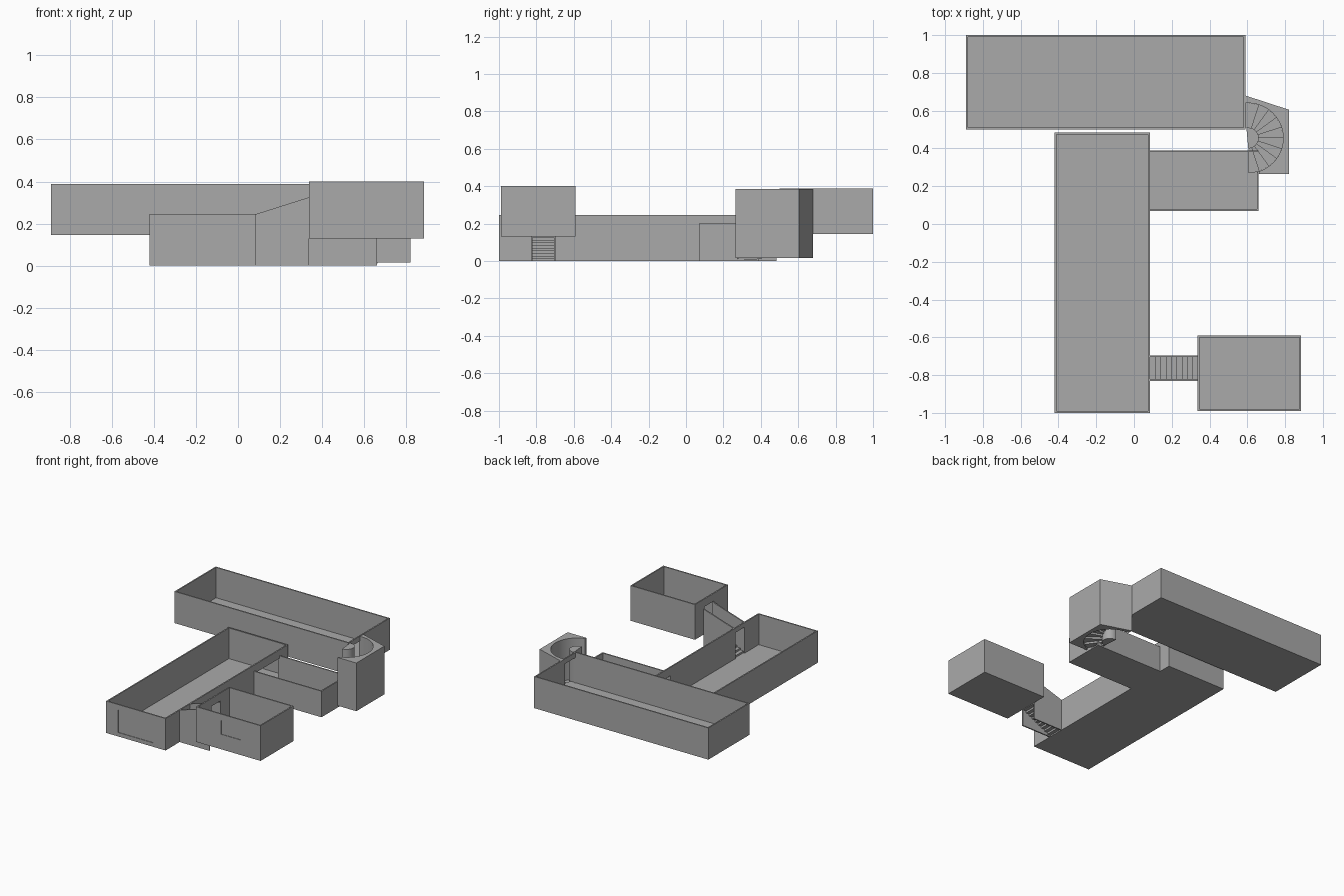
import bpy, bmesh, math
from mathutils import Vector

if "Cube" in bpy.data.objects:
    bpy.data.objects.remove(bpy.data.objects["Cube"], do_unlink=True)

plaster = bpy.data.materials.new("plain_grey")
plaster.use_nodes = True
GREY = (0.4, 0.4, 0.4, 1)
plaster.diffuse_color = GREY
plaster.node_tree.nodes["Principled BSDF"].inputs["Base Color"].default_value = GREY

WALL = 0.01


def extrude(bm, points, vector):
    """Solid made by sweeping a flat outline along a vector."""
    face = bm.faces.new([bm.verts.new(p) for p in points])
    swept = bmesh.ops.extrude_face_region(bm, geom=[face], use_keep_orig=True)
    moved = [v for v in swept["geom"] if isinstance(v, bmesh.types.BMVert)]
    bmesh.ops.translate(bm, verts=moved, vec=Vector(vector))


def box(bm, x, y, z):
    if min(x[1] - x[0], y[1] - y[0], z[1] - z[0]) > 1e-5:
        base = [(x[0], y[0], z[0]), (x[1], y[0], z[0]), (x[1], y[1], z[0]), (x[0], y[1], z[0])]
        extrude(bm, base, (0, 0, z[1] - z[0]))


def finish(bm, name, smooth=False):
    bmesh.ops.recalc_face_normals(bm, faces=bm.faces)
    mesh = bpy.data.meshes.new(name)
    bm.to_mesh(mesh)
    bm.free()
    mesh.materials.append(plaster)
    obj = bpy.data.objects.new(name, mesh)
    bpy.context.collection.objects.link(obj)
    if smooth:
        bpy.ops.object.select_all(action="DESELECT")
        obj.select_set(True)
        bpy.context.view_layer.objects.active = obj
        bpy.ops.object.shade_smooth_by_angle(angle=math.radians(30))


def room(name, x, y, z, sides="NSEW", openings={}):
    """Open-topped room; an opening is (start, end, bottom, top) along its wall."""
    bm = bmesh.new()
    floor = z[0] + WALL
    box(bm, x, y, (z[0], floor))
    for side in sides:
        if side in "NS":
            u = x
            v = (y[1] - WALL, y[1]) if side == "N" else (y[0], y[0] + WALL)
        else:
            u = (y[0] + WALL, y[1] - WALL)
            v = (x[1] - WALL, x[1]) if side == "E" else (x[0], x[0] + WALL)

        def piece(a, b, low, high):
            if side in "NS":
                box(bm, (a, b), v, (low, high))
            else:
                box(bm, v, (a, b), (low, high))

        start = u[0]
        for a, b, low, high in sorted(openings.get(side, [])):
            piece(start, a, floor, z[1])
            piece(a, b, floor, low)
            piece(a, b, high, z[1])
            start = b
        piece(start, u[1], floor, z[1])
    finish(bm, name)


def panel(name, x, y, z):
    bm = bmesh.new()
    box(bm, x, y, z)
    finish(bm, name)


# Rooms
room("long_hall", (-0.42, 0.085), (-1, 0.485), (0, 0.245), openings={
    "E": [(-0.82, -0.705, 0.01, 0.21), (0.08, 0.38, 0.01, 0.18)],
    "S": [(-0.32, -0.02, 0.03, 0.205)]})
room("upper_hall", (-0.89, 0.59), (0.5, 1), (0.145, 0.388), openings={
    "E": [(0.515, 0.64, 0.155, 0.35)]})
room("raised_room", (0.337, 0.885), (-0.99, -0.59), (0.13, 0.4), openings={
    "W": [(-0.82, -0.705, 0.14, 0.34)],
    "S": [(0.55, 0.72, 0.245, 0.35)]})
room("side_room", (0.085, 0.66), (0.07, 0.39), (0, 0.2), sides="NSE", openings={
    "E": [(0.275, 0.38, 0.01, 0.2)]})

# Thin recessed panels in the front walls
panel("hall_wall_panel", (-0.32, -0.02), (-0.996, -0.99), (0.03, 0.205))
panel("raised_room_wall_panel", (0.55, 0.72), (-0.986, -0.98), (0.245, 0.35))

# Straight stair between sloping walls
x0, x1 = 0.085, 0.337
bm = bmesh.new()
for y in (-0.83, -0.705):
    side = [(x0, y, 0), (x1, y, 0), (x1, y, 0.325), (x0, y, 0.245)]
    extrude(bm, side, (0, WALL, 0))
finish(bm, "stair_walls")

STEPS = 9
run, rise = (x1 - x0) / STEPS, 0.13 / STEPS
bm = bmesh.new()
for i in range(STEPS):
    box(bm, (x0 + i * run, x0 + (i + 1) * run), (-0.82, -0.705),
        (0.01 + i * rise, 0.01 + (i + 1) * rise))
finish(bm, "straight_steps")

# Winding stair
CX, CY, OUTER, INNER = 0.605, 0.455, 0.185, 0.055


def arc(radius, start, end, z, count):
    angles = [math.radians(start + (end - start) * i / count) for i in range(count + 1)]
    return [(CX + radius * math.cos(a), CY + radius * math.sin(a), z) for a in angles]


TURNS = 10
rise = 0.145 / TURNS
bm = bmesh.new()
for i in range(TURNS):
    a, b = -90 + 180 * i / TURNS, -90 + 180 * (i + 1) / TURNS
    z = 0.01 + i * rise
    extrude(bm, arc(INNER, a, b, z, 2) + arc(OUTER, b, a, z, 2), (0, 0, rise))
# Landing at the upper hall doorway
box(bm, (0.59, CX), (0.51, 0.64), (0.145, 0.155))
finish(bm, "winding_steps")

# Newel and the tower that encloses the winding stair
BASE, TOP = 0.015, 0.385
bm = bmesh.new()
extrude(bm, arc(INNER, -90, 90, BASE, 20) + [(0.595, CY + INNER, BASE)], (0, 0, TOP - BASE))
finish(bm, "newel", smooth=True)

bm = bmesh.new()
outline = [(0.59, 0.68, BASE), (0.59, 0.64, BASE)] + arc(OUTER, 90, -72, BASE, 28)
outline += [(0.66, 0.265, BASE), (0.82, 0.265, BASE), (0.82, 0.605, BASE)]
extrude(bm, outline, (0, 0, TOP - BASE))
finish(bm, "stair_tower", smooth=True)
